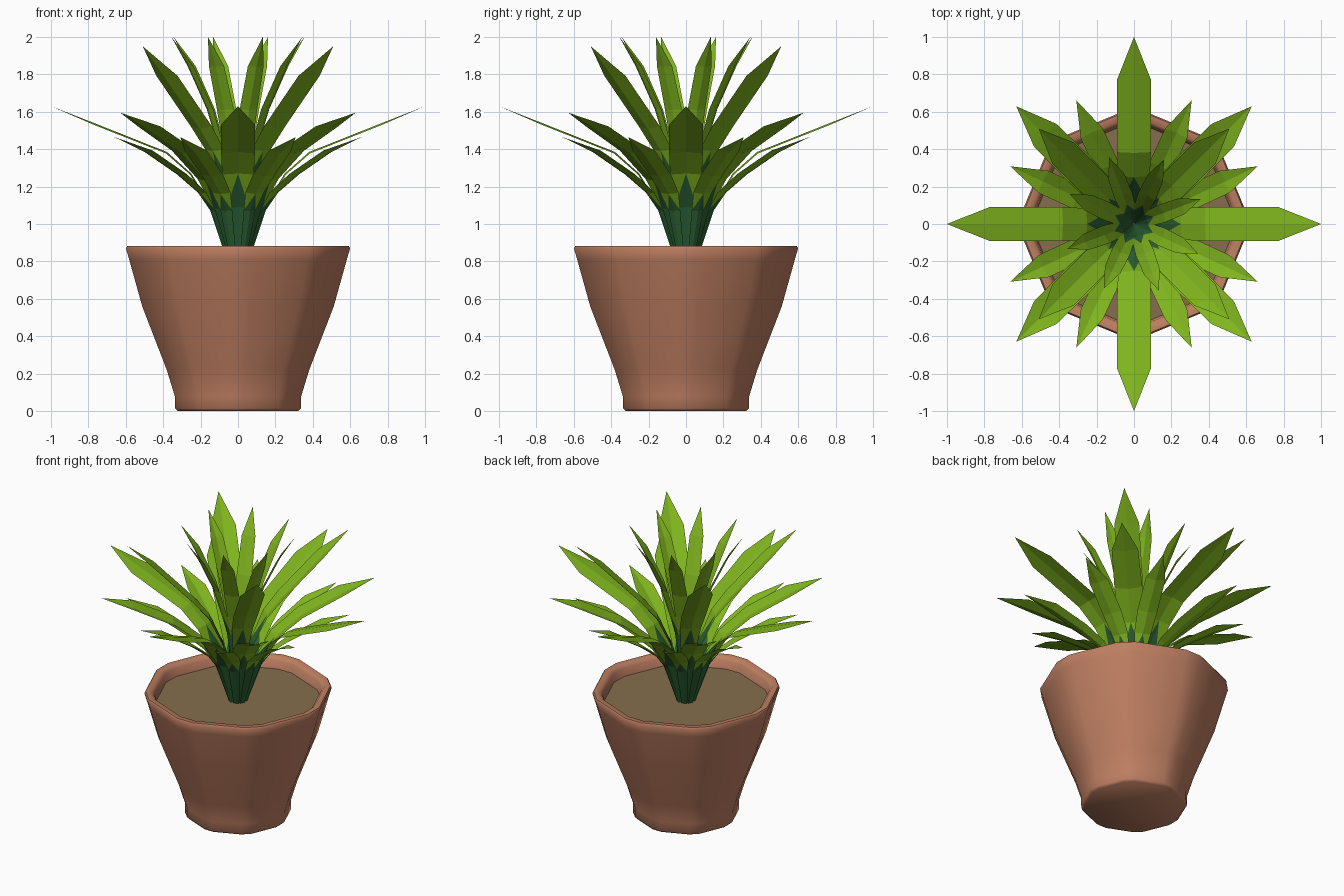
import bpy, bmesh, math
from mathutils import Vector

if "Cube" in bpy.data.objects:
    bpy.data.objects.remove(bpy.data.objects["Cube"])


def material(name, rgb):
    m = bpy.data.materials.new(name)
    m.diffuse_color = (*rgb, 1)
    m.use_nodes = True
    m.node_tree.nodes["Principled BSDF"].inputs["Base Color"].default_value = m.diffuse_color
    return m


TERRACOTTA = material("terracotta", (0.515, 0.21, 0.121))
SOIL = material("soil", (0.235, 0.155, 0.075))
LEAF = material("leaf_green", (0.215, 0.46, 0.013))
STEM = material("dark_base_green", (0.025, 0.12, 0.033))


def add_object(name, bm, mats):
    me = bpy.data.meshes.new(name)
    bm.to_mesh(me)
    bm.free()
    ob = bpy.data.objects.new(name, me)
    for m in mats:
        me.materials.append(m)
    bpy.context.collection.objects.link(ob)
    return ob


def lathe(name, profile, mat, cap_first, cap_last, cut=6):
    """Octagonal body with narrowly cut corners on the axes and diagonals."""
    angles = [math.radians(45 * i + s * cut) for i in range(8) for s in (-1, 1)]
    n = len(angles)
    bm = bmesh.new()
    rings = [[bm.verts.new((r * math.cos(a), r * math.sin(a), z)) for a in angles]
             for r, z in profile]
    for a, b in zip(rings, rings[1:]):
        for i in range(n):
            j = (i + 1) % n
            bm.faces.new((a[i], a[j], b[j], b[i]))
    if cap_first:
        bm.faces.new(rings[0][::-1])
    if cap_last:
        bm.faces.new(rings[-1])
    return add_object(name, bm, [mat])


# Pot: foot, flared wall, rounded rim, inner wall
pot = lathe("pot", [(0.325, 0.0), (0.340, 0.015), (0.340, 0.08), (0.383, 0.22),
                    (0.515, 0.56), (0.585, 0.81), (0.603, 0.87), (0.595, 0.882),
                    (0.56, 0.882), (0.54, 0.86), (0.525, 0.78)],
            TERRACOTTA, True, False)
bpy.context.view_layer.objects.active = pot
pot.select_set(True)
bpy.ops.object.shade_smooth_by_angle(angle=math.radians(55))
pot.select_set(False)

# Soil disc
lathe("soil", [(0.531, 0.805)], SOIL, False, True)


def add_leaf(bm, angle, path, widths, fold):
    """Folded blade along an (r, z) path; dark base ends in a centre spike."""
    a = math.radians(angle)
    out = Vector((math.cos(a), math.sin(a), 0))
    side = Vector((-math.sin(a), math.cos(a), 0))
    rows = []
    for i, ((r, z), w) in enumerate(zip(path, widths)):
        p = out * r + Vector((0, 0, z))
        if w == 0:
            rows.append([bm.verts.new(p)])
            continue
        r0, z0 = path[max(i - 1, 0)]
        r1, z1 = path[min(i + 1, len(path) - 1)]
        t = (out * (r1 - r0) + Vector((0, 0, z1 - z0))).normalized()
        lift = t.cross(side) * fold * w
        rows.append([bm.verts.new(p - side * w + lift), bm.verts.new(p),
                     bm.verts.new(p + side * w + lift)])

    def face(vs, index):
        bm.faces.new(vs).material_index = index

    for i, (p, q) in enumerate(zip(rows, rows[1:])):
        if len(q) == 1:
            face((p[0], q[0], p[1]), 0)
            face((p[1], q[0], p[2]), 0)
        elif i == 1:
            face((p[0], q[1], p[1]), 1)
            face((p[1], q[1], p[2]), 1)
            face((p[0], q[0], q[1]), 0)
            face((p[2], q[1], q[2]), 0)
        else:
            k = 1 if i == 0 else 0
            face((p[0], q[0], q[1], p[1]), k)
            face((p[1], q[1], q[2], p[2]), k)


# Leaf tiers: name, angles in one quarter, (r, z) path, half widths, fold
TIERS = [
    ("long_leaves", [0],
     [(0.05, 0.80), (0.14, 1.09), (0.25, 1.27), (0.38, 1.385), (0.77, 1.54), (1.0, 1.63)],
     [0.025, 0.06, 0.085, 0.09, 0.09, 0], -0.1),
    ("diagonal_leaves", [45],
     [(0.05, 0.80), (0.14, 1.08), (0.24, 1.23), (0.42, 1.375), (0.68, 1.505), (0.89, 1.595)],
     [0.025, 0.055, 0.08, 0.09, 0.085, 0], 0.22),
    ("low_leaves", [25, 65],
     [(0.06, 0.80), (0.155, 1.07), (0.22, 1.16), (0.34, 1.255), (0.54, 1.38), (0.73, 1.465)],
     [0.018, 0.035, 0.055, 0.065, 0.065, 0], 0.22),
    ("tall_leaves", [45],
     [(0.02, 0.80), (0.10, 1.20), (0.19, 1.39), (0.29, 1.51), (0.55, 1.78), (0.72, 1.95)],
     [0.025, 0.05, 0.07, 0.08, 0.08, 0], 0.22),
    ("inner_leaves", [20.5, 65],
     [(0.005, 0.80), (0.07, 1.28), (0.11, 1.42), (0.17, 1.61), (0.28, 1.84), (0.38, 2.0)],
     [0.02, 0.035, 0.043, 0.05, 0.045, 0], 0.22),
]

for name, angles, path, widths, fold in TIERS:
    bm = bmesh.new()
    for quarter in range(4):
        for angle in angles:
            add_leaf(bm, angle + 90 * quarter, path, widths, fold)
    add_object(name, bm, [LEAF, STEM])
